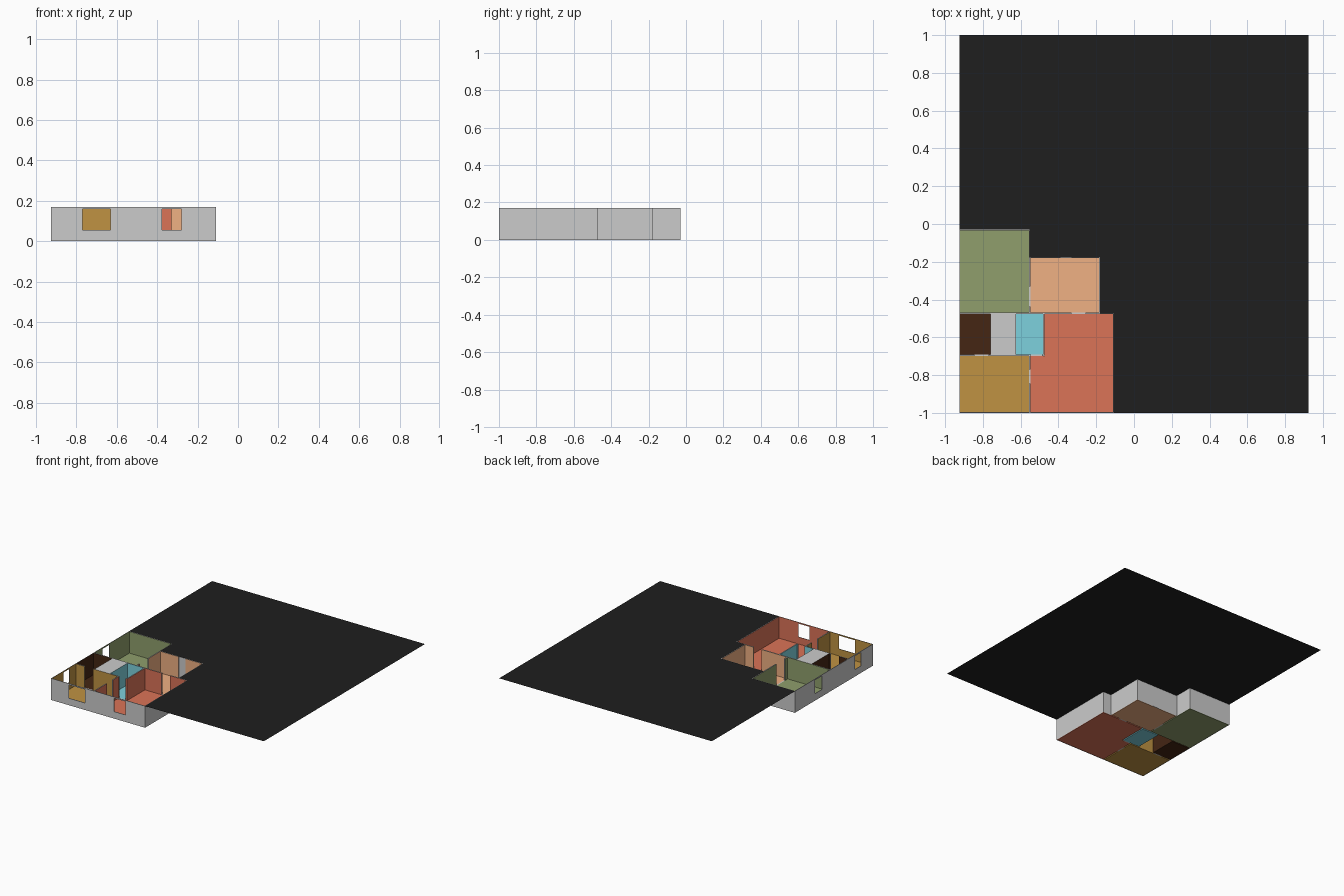
import bpy

if "Cube" in bpy.data.objects:
    bpy.data.objects.remove(bpy.data.objects["Cube"])

H, T = 0.17, 0.004          # wall height, half wall thickness


def material(name, rgb):
    m = bpy.data.materials.new(name)
    m.diffuse_color = [(c / 255) ** 2.2 for c in rgb] + [1]
    m.use_nodes = True
    m.node_tree.nodes["Principled BSDF"].inputs["Base Color"].default_value = m.diffuse_color
    return m


def build(name, quads, mat=None):
    verts = [v for q in quads for v in q]
    faces, n = [], 0
    for q in quads:
        faces.append(list(range(n, n + len(q))))
        n += len(q)
    me = bpy.data.meshes.new(name)
    me.from_pydata(verts, [], faces)
    ob = bpy.data.objects.new(name, me)
    bpy.context.collection.objects.link(ob)
    if mat:
        me.materials.append(mat)
    return ob


def rect(x0, y0, x1, y1):
    return [(x0, y0), (x1, y0), (x1, y1), (x0, y1)]


def inset(poly, d):
    """Offset a counter-clockwise right-angled outline inward."""
    out = []
    for i, (x, y) in enumerate(poly):
        for a, b in ((poly[i - 1], (x, y)), ((x, y), poly[(i + 1) % len(poly)])):
            if abs(a[0] - b[0]) < 1e-6:
                dx = -d if b[1] > a[1] else d
            else:
                dy = d if b[0] > a[0] else -d
        out.append((x + dx, y + dy))
    return out


# Openings: (axis held constant, coordinate, from, to, sill, head)
WINDOWS = [('y', -1, -0.77, -0.632, 0.055, 0.16),
           ('y', -1, -0.377, -0.279, 0.055, 0.16),
           ('x', -0.925, -0.85, -0.775, 0.055, 0.16),
           ('x', -0.925, -0.37, -0.28, 0.055, 0.16)]
DOORS = [('y', -0.473, -0.33, -0.257, 0, H),
         ('x', -0.552, -0.437, -0.33, 0, H),
         ('x', -0.552, -0.845, -0.77, 0, H),
         ('y', -0.695, -0.845, -0.77, 0, H),
         ('y', -0.695, -0.545, -0.487, 0, H),
         ('y', -0.177, -0.39, -0.33, 0, H)]


def walls(poly, d, openings):
    """Wall sheets of an outline, plus the cap strips and opening reveals."""
    inner = inset(poly, d)
    sheets, trim = [], []
    for i in range(len(poly)):
        j = (i + 1) % len(poly)
        a, b, ga = inner[i], inner[j], poly[i]
        axis = 'x' if abs(a[0] - b[0]) < 1e-6 else 'y'
        k = 0 if axis == 'x' else 1
        c, g = a[k], ga[k]
        lo, hi = sorted((a[1 - k], b[1 - k]))
        glo, ghi = sorted((poly[i][1 - k], poly[j][1 - k]))
        flip = (b[1 - k] < a[1 - k]) != (axis == 'x')

        def pt(s, z, w):
            return (w, s, z) if axis == 'x' else (s, w, z)

        def panel(s0, s1, z0, z1):
            if s1 - s0 > 1e-5 and z1 - z0 > 1e-5:
                q = [pt(s0, z0, c), pt(s0, z1, c), pt(s1, z1, c), pt(s1, z0, c)]
                sheets.append(q[::-1] if flip else q)

        def cap(s0, s1):
            if d:
                trim.append([pt(s0, H, g), pt(s1, H, g), pt(s1, H, c), pt(s0, H, c)])

        pos, gpos = lo, glo
        for ax, co, s0, s1, z0, z1 in sorted(openings, key=lambda o: o[2]):
            if ax != axis or abs(co - g) > 1e-4 or s0 < lo or s1 > hi:
                continue
            panel(pos, s0, 0, H)
            panel(s0, s1, 0, z0)
            panel(s0, s1, z1, H)
            pos = s1
            if z1 >= H:
                cap(gpos, s0)
                gpos = s1
            if d:
                for s in (s0, s1):
                    trim.append([pt(s, z0, g), pt(s, z1, g), pt(s, z1, c), pt(s, z0, c)])
                for z in (z0, z1) if z0 else (z0,):
                    trim.append([pt(s0, z, g), pt(s1, z, g), pt(s1, z, c), pt(s0, z, c)])
        panel(pos, hi, 0, H)
        cap(gpos, ghi)
    return sheets, trim


# Rooms: coloured floor and inner wall sheets
ROOMS = {
    'bedroom_green': ((142, 157, 108), rect(-0.925, -0.473, -0.552, -0.03)),
    'hall_orange': ((240, 175, 130), rect(-0.552, -0.473, -0.18, -0.177)),
    'living_red': ((218, 115, 88), [(-0.552, -1), (-0.108, -1), (-0.108, -0.473),
                                    (-0.479, -0.473), (-0.479, -0.695), (-0.552, -0.695)]),
    'bedroom_ochre': ((190, 145, 68), rect(-0.925, -1, -0.552, -0.695)),
    'closet_brown': ((70, 42, 26), rect(-0.925, -0.695, -0.757, -0.473)),
    'bathroom_cyan': ((125, 208, 220), rect(-0.63, -0.695, -0.479, -0.473)),
}
trims = []
for name, (rgb, poly) in ROOMS.items():
    mat = material(name, rgb)
    sheets, trim = walls(poly, T, WINDOWS + DOORS)
    floor = [(x, y, 0) for x, y in inset(poly, T)]
    build(name + '_room', sheets + [floor], mat)
    trims += trim

# Closed shaft between closet and bathroom, lidded at wall height
trims.append([(x, y, H) for x, y in rect(-0.757, -0.695, -0.63, -0.473)])
build('wall_caps_and_reveals', trims)

# Outer grey wall with windows only
outline = [(-0.925, -1), (-0.108, -1), (-0.108, -0.473), (-0.18, -0.473),
           (-0.18, -0.177), (-0.552, -0.177), (-0.552, -0.03), (-0.925, -0.03)]
shell, _ = walls(outline, 0, WINDOWS)
build('outer_walls', [q[::-1] for q in shell])

# Dark surrounding slab at wall-top level, notched around the house
slab = outline[1:] + [(-0.925, 1), (0.925, 1), (0.925, -1)]
build('dark_ground_sheet', [[(x, y, H) for x, y in slab[::-1]]],
      material('dark_ground', (36, 36, 36)))
